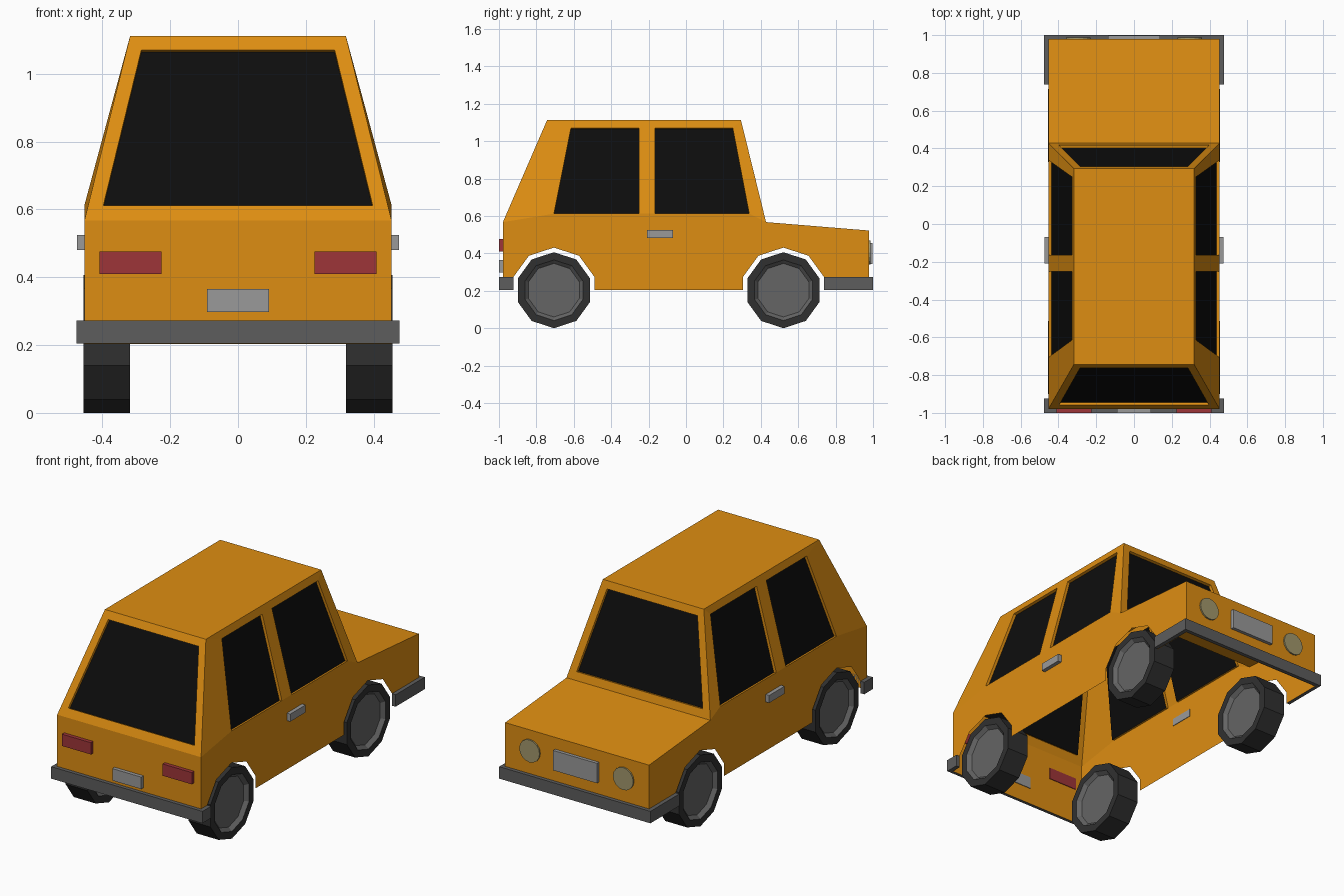
import bpy, bmesh, math
from mathutils import Vector, Matrix

if "Cube" in bpy.data.objects:
    bpy.data.objects.remove(bpy.data.objects["Cube"])


def material(name, r, g, b):
    m = bpy.data.materials.new(name)
    m.diffuse_color = (r, g, b, 1)
    m.use_nodes = True
    m.node_tree.nodes["Principled BSDF"].inputs["Base Color"].default_value = m.diffuse_color
    return m


ORANGE = material("orange_paint", 0.73, 0.27, 0.006)
GLASS = material("dark_glass", 0.004, 0.004, 0.004)
RUBBER = material("rubber", 0.03, 0.03, 0.03)
RIM = material("rim_grey", 0.13, 0.13, 0.13)
BUMPER = material("bumper_grey", 0.11, 0.11, 0.11)
METAL = material("light_metal", 0.32, 0.32, 0.32)
RED = material("tail_red", 0.34, 0.035, 0.04)
LAMP = material("lamp_yellow", 0.36, 0.31, 0.15)


def build(name, faces, mat):
    """Object from a list of polygons, welded together."""
    bm = bmesh.new()
    for f in faces:
        bm.faces.new([bm.verts.new(p) for p in f])
    bmesh.ops.remove_doubles(bm, verts=bm.verts, dist=0.0005)
    bmesh.ops.recalc_face_normals(bm, faces=bm.faces)
    me = bpy.data.meshes.new(name)
    bm.to_mesh(me)
    bm.free()
    me.materials.append(mat)
    ob = bpy.data.objects.new(name, me)
    bpy.context.collection.objects.link(ob)
    return ob


def prism(name, poly, z0, z1, mat):
    n = len(poly)
    lo = [(x, y, z0) for x, y in poly]
    hi = [(x, y, z1) for x, y in poly]
    sides = [(lo[i], lo[(i + 1) % n], hi[(i + 1) % n], hi[i]) for i in range(n)]
    return build(name, [lo, hi] + sides, mat)


def box(name, x0, x1, y0, y1, z0, z1, mat):
    return prism(name, [(x0, y0), (x1, y0), (x1, y1), (x0, y1)], z0, z1, mat)


def lathe_x(name, profile, centre, mat, n=10):
    """Revolve (x, radius) profile about the x axis."""
    def pt(p, k):
        a = math.radians(90) + k * math.tau / n
        return (centre[0] + p[0], centre[1] + p[1] * math.cos(a), centre[2] + p[1] * math.sin(a))
    faces = []
    for p, q in zip(profile, profile[1:]):
        for k in range(n):
            f = [pt(p, k), pt(p, k + 1), pt(q, k + 1), pt(q, k)]
            if p[1] == 0:
                f.pop(1)
            elif q[1] == 0:
                f.pop(2)
            faces.append(f)
    return build(name, faces, mat)


# Main dimensions
W, RW = 0.453, 0.318                 # half widths at belt and roof
Z0, BELT, SILL, ROOF = 0.203, 0.567, 0.612, 1.112
END, YR, YF = 0.979, -0.743, 0.294   # body ends, roof rear, roof front
COWL, NOSE = 0.428, 0.522
AXLES = {"rear": -0.706, "front": 0.521}
WHEEL_Z, ARCH = 0.203, 0.228

body, glass = [], []


def wall(outer, windows):
    """Panel with recessed windows; quads are BL, BR, TR, TL, left to right."""
    bl, br, tr, tl = outer
    bottom, top = [bl, br], [tr, tl]
    for w in reversed(windows):
        bottom += [w[1], w[0]]
    for w in windows:
        top += [w[3], w[2]]
    first, last = windows[0], windows[-1]
    body.extend([bottom, top, [bl, first[0], first[3], tl], [br, last[1], last[2], tr]])
    for a, b in zip(windows, windows[1:]):
        body.append([a[1], b[0], b[3], a[2]])
    for w in windows:
        v = [Vector(p) for p in w]
        n = (v[1] - v[0]).cross(v[3] - v[0]).normalized()
        if n.dot(Vector((0, -0.25, 0.75)) - v[0]) < 0:
            n = -n
        inner = [tuple(p + n * 0.016) for p in v]
        body.extend([w[i], w[(i + 1) % 4], inner[(i + 1) % 4], inner[i]] for i in range(4))
        glass.append(inner)


def arch(y):
    return [(y - ARCH * math.cos(math.radians(18)), Z0)] + [
        (y + ARCH * math.cos(math.radians(a)), WHEEL_Z + ARCH * math.sin(math.radians(a)))
        for a in (162, 126, 90, 54, 18)] + [(y + ARCH * math.cos(math.radians(18)), Z0)]


# Sides: lower panel with wheel arches, upper panel with two windows
lower = [(-END, Z0)] + arch(AXLES["rear"]) + arch(AXLES["front"]) + [
    (END, Z0), (END, NOSE), (COWL, BELT), (-END, BELT)]
for s in (-1, 1):
    def side(y, z):
        t = max(0, (z - SILL) / (ROOF - SILL))
        return (s * (W + (RW - W) * t), y, z)
    body.append([side(*p) for p in lower])
    wall([side(-END, BELT), side(COWL, BELT), side(YF, ROOF), side(YR, ROOF)],
         [[side(-0.706, SILL), side(-0.252, SILL), side(-0.252, 1.07), side(-0.615, 1.07)],
          [side(-0.165, SILL), side(0.338, SILL), side(0.25, 1.07), side(-0.165, 1.07)]])

# Rear window and windscreen panels
for y0, y1 in ((-END, YR), (COWL, YF)):
    def end(x, z):
        return (x, y0 + (y1 - y0) * (z - BELT) / (ROOF - BELT), z)
    wall([end(-W, BELT), end(W, BELT), end(RW, ROOF), end(-RW, ROOF)],
         [[end(-0.397, SILL), end(0.397, SILL), end(0.285, 1.07), end(-0.285, 1.07)]])


# Roof, bonnet, tail and nose
def across(y0, z0, y1, z1, w):
    body.append([(-w, y0, z0), (w, y0, z0), (w, y1, z1), (-w, y1, z1)])


across(YR, ROOF, YF, ROOF, RW)
across(COWL, BELT, END, NOSE, W)
across(-END, Z0, -END, BELT, W)
across(END, Z0, END, NOSE, W)
build("car_body", body, ORANGE)
build("windows", glass, GLASS)

# Wrap-around bumpers
for name, d, y in (("rear_bumper", -1, -0.923), ("front_bumper", 1, 0.738)):
    prism(name, [(-0.476, y), (-0.476, d), (0.476, d), (0.476, y),
                 (W, y), (W, d * END), (-W, d * END), (-W, y)], 0.205, 0.273, BUMPER)

# Wheels
for s, label in ((-1, "left"), (1, "right")):
    for end_name, y in AXLES.items():
        c = (s * 0.387, y, WHEEL_Z)
        lathe_x(f"{end_name}_{label}_tyre",
                [(-0.069, 0.162), (-0.069, 0.203), (0.069, 0.203), (0.069, 0.162)], c, RUBBER)
        lathe_x(f"{end_name}_{label}_rim",
                [(-0.048, 0), (-0.048, 0.143), (-0.069, 0.162),
                 (0.069, 0.162), (0.048, 0.143), (0.048, 0)], c, RIM)

    # Door handle and tail light
    x0, x1 = sorted((s * 0.45, s * 0.475))
    box(f"{label}_door_handle", x0, x1, -0.208, -0.07, 0.481, 0.524, METAL)
    x0, x1 = sorted((s * 0.226, s * 0.409))
    box(f"{label}_tail_light", x0, x1, -1.0, -0.975, 0.409, 0.476, RED)

    # Round headlight
    ring = [(s * 0.295 + 0.064 * math.cos(k * math.tau / 16), 0.405 + 0.064 * math.sin(k * math.tau / 16))
            for k in range(16)]
    lamp = prism(f"{label}_headlight", ring, 0, 0.012, LAMP)
    lamp.data.transform(Matrix(((1, 0, 0, 0), (0, 0, 1, 0.975), (0, 1, 0, 0), (0, 0, 0, 1))))
    lamp.data.flip_normals()

# Number plates (blank)
box("rear_plate", -0.091, 0.091, -1.0, -0.975, 0.297, 0.365, METAL)
box("front_plate", -0.138, 0.138, 0.975, 0.998, 0.342, 0.455, METAL)
